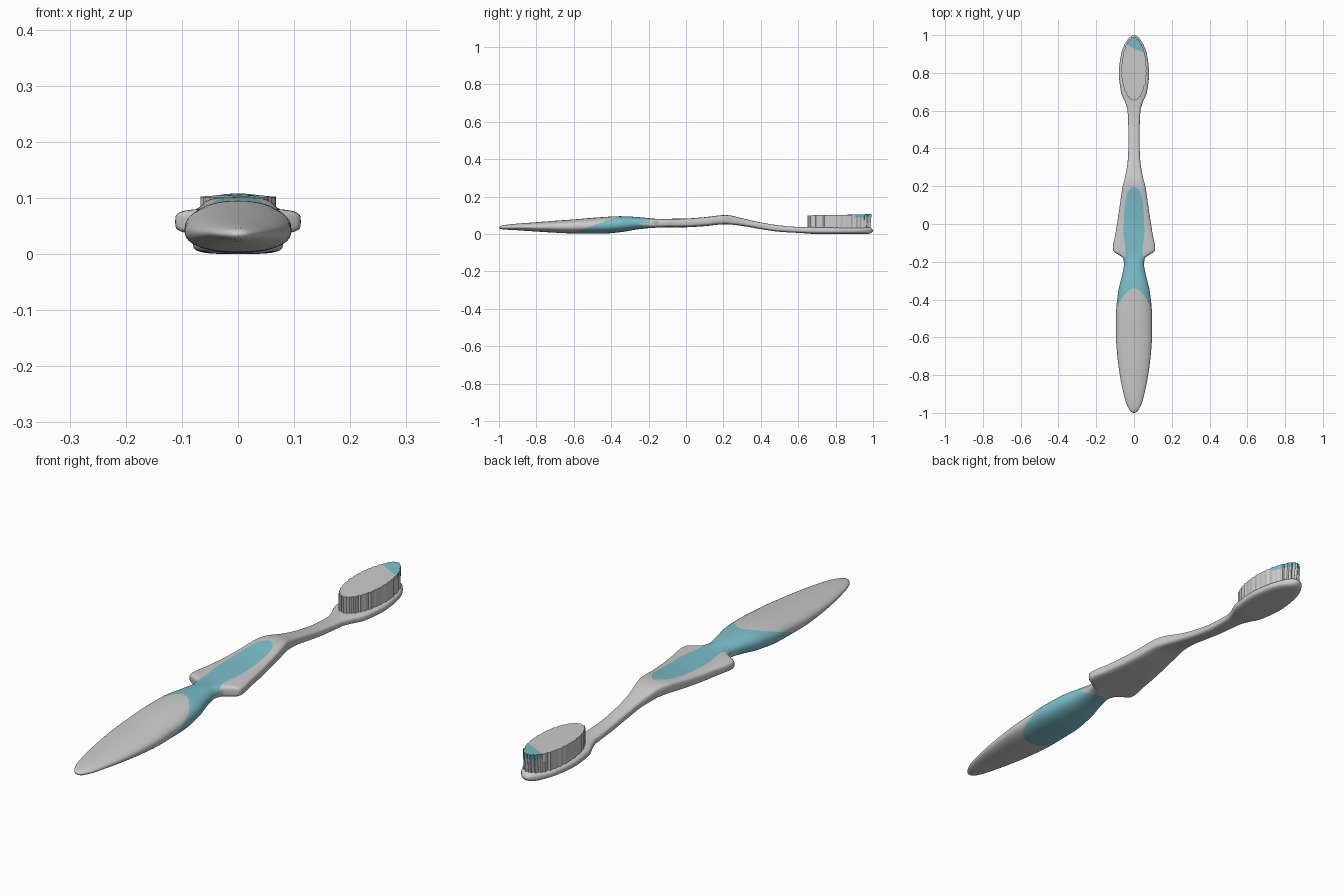
import bpy, bmesh, math

cube = bpy.data.objects.get("Cube")
if cube:
    bpy.data.objects.remove(cube)


def material(name, color):
    m = bpy.data.materials.new(name)
    m.use_nodes = True
    m.diffuse_color = color
    m.node_tree.nodes["Principled BSDF"].inputs["Base Color"].default_value = color
    return m


GREY = material("pale grey plastic", (0.6, 0.6, 0.6, 1))
TEAL = material("teal rubber", (0.2, 0.52, 0.6, 1))


def curve(points):
    """Smooth, non-overshooting interpolation through the points."""
    slope = [(b[1] - a[1]) / (b[0] - a[0]) for a, b in zip(points, points[1:])]
    tangent = [slope[0]]
    for s, t in zip(slope, slope[1:]):
        tangent.append(2 * s * t / (s + t) if s * t > 0 else 0)
    tangent.append(slope[-1])

    def value(y):
        y = min(max(y, points[0][0]), points[-1][0])
        i = 0
        while i < len(slope) - 1 and y > points[i + 1][0]:
            i += 1
        (y0, v0), (y1, v1) = points[i], points[i + 1]
        d = y1 - y0
        t = (y - y0) / d
        u = 1 - t
        return (v0 * (1 + 2 * t) * u * u + v1 * (3 - 2 * t) * t * t
                + d * t * u * (tangent[i] * u - tangent[i + 1] * t))
    return value


def loft(bm, rings):
    """Skin closed rings of points and cap both ends."""
    loops = [[bm.verts.new(p) for p in ring] for ring in rings]
    for a, b in zip(loops, loops[1:]):
        for i in range(len(a)):
            j = (i + 1) % len(a)
            bm.faces.new((a[i], a[j], b[j], b[i]))
    bm.faces.new(loops[0])
    bm.faces.new(loops[-1])
    bmesh.ops.recalc_face_normals(bm, faces=bm.faces)


def paint(bm, field):
    """Cut the mesh along field = 0 and colour the positive side."""
    cuts = set()
    for e in list(bm.edges):
        a, b = e.verts
        fa, fb = field(a.co), field(b.co)
        if fa * fb < 0:
            cuts.add(bmesh.utils.edge_split(e, a, fa / (fa - fb))[1])
    for f in list(bm.faces):
        pair = [v for v in f.verts if v in cuts]
        if len(pair) == 2:
            bmesh.utils.face_split(f, pair[0], pair[1])
    for f in bm.faces:
        known = [field(v.co) for v in f.verts if v not in cuts]
        total = sum(known) if known else field(f.calc_center_median())
        f.material_index = 1 if total > 0 else 0


def finish(bm, name, angle):
    mesh = bpy.data.meshes.new(name)
    bm.to_mesh(mesh)
    bm.free()
    obj = bpy.data.objects.new(name, mesh)
    bpy.context.collection.objects.link(obj)
    mesh.materials.append(GREY)
    mesh.materials.append(TEAL)
    bpy.ops.object.select_all(action='DESELECT')
    obj.select_set(True)
    bpy.context.view_layer.objects.active = obj
    bpy.ops.object.shade_smooth_by_angle(angle=math.radians(angle))
    return obj


# Handle, neck and head: outline, underside, upper side and squareness along y
WIDTH = [(-1, .003), (-.995, .014), (-.98, .026), (-.95, .041), (-.9, .055),
         (-.8, .075), (-.7, .088), (-.6, .095), (-.48, .095), (-.36, .084),
         (-.27, .063), (-.21, .053), (-.18, .059), (-.16, .085), (-.145, .109),
         (-.13, .112), (-.05, .098), (.1, .075), (.2, .06), (.25, .047),
         (.35, .032), (.45, .029), (.6, .034), (.64, .045), (.7, .069),
         (.8, .08), (.9, .068), (.95, .05), (.98, .031), (.995, .015), (1, .004)]
BOTTOM = [(-1, .033), (-.99, .026), (-.9, .02), (-.75, .01), (-.6, .003),
          (-.45, .002), (-.35, .01), (-.25, .026), (-.15, .034), (0, .036),
          (.1, .042), (.21, .052), (.3, .043), (.4, .026), (.5, .012),
          (.62, .005), (.7, 0), (.97, 0), (.99, .005), (1, .016)]
TOP = [(-1, .037), (-.99, .045), (-.8, .063), (-.6, .078), (-.45, .09),
       (-.35, .095), (-.25, .09), (-.15, .081), (0, .083), (.1, .09),
       (.21, .101), (.23, .1), (.3, .084), (.4, .062), (.5, .046),
       (.6, .038), (.7, .037), (.97, .037), (.99, .033), (1, .02)]
SQUARE = [(-1, 2), (-.5, 2.3), (-.22, 2.2), (-.15, 4), (.2, 4), (.35, 3), (.6, 3), (.75, 3.5), (1, 2.5)]
width, bottom, top, square = map(curve, (WIDTH, BOTTOM, TOP, SQUARE))


def section(y, count=48):
    w, lo, hi, power = width(y), bottom(y), top(y), 2 / square(y)
    ring = []
    for i in range(count):
        a = 2 * math.pi * i / count
        c, s = math.cos(a), math.sin(a)
        ring.append((w * math.copysign(abs(c) ** power, c), y,
                     (lo + hi) / 2 + (hi - lo) / 2 * math.copysign(abs(s) ** power, s)))
    return ring


# Rubber grip: sleeve round the handle with a tongue on the thumb rest
tongue = curve([(-.3, .1), (-.2, .056), (-.15, .044), (-.05, .055), (.05, .052),
                (.14, .042), (.18, .026), (.2, 0), (.22, -.05)])


def grip_field(co):
    x, y, z = co
    lo, hi = bottom(y), top(y)
    h = max(-1, min(1, (2 * z - lo - hi) / (hi - lo)))
    back = y + .34 + .28 * ((1 - h) / 2) ** .8
    sleeve = -.26 + .06 * max(0, -h) - y
    strip = min(tongue(y) - abs(x), h * .05)
    return min(back, max(sleeve, strip)) + 1e-6


stations = {round(-1 + i * .0125, 4) for i in range(161)} | {p[0] for p in WIDTH}
bm = bmesh.new()
loft(bm, [section(y) for y in sorted(stations)])
paint(bm, grip_field)
finish(bm, "brush_body", 50)


# Bristle block: rippled oval prism, its tip leaning forward and tinted
def bristle_ring(level, count=144):
    ring = []
    for i in range(count):
        a = 2 * math.pi * i / count
        r = 1 + .02 * math.sin(36 * a) + .012 * math.sin(23 * a)
        tip = max(0, math.sin(a)) ** 6
        ring.append((.066 * r * math.cos(a),
                     .818 + .163 * r * math.sin(a) + .008 * tip * level,
                     .03 + level * (.072 + .002 * math.sin(a) + .004 * tip)))
    return ring


bm = bmesh.new()
loft(bm, [bristle_ring(k) for k in (0, .4, .7, .85, 1)])
paint(bm, lambda co: min(co.y - .93 + .5 * co.x, co.z - .087) + 1e-6)
finish(bm, "bristles", 25)
